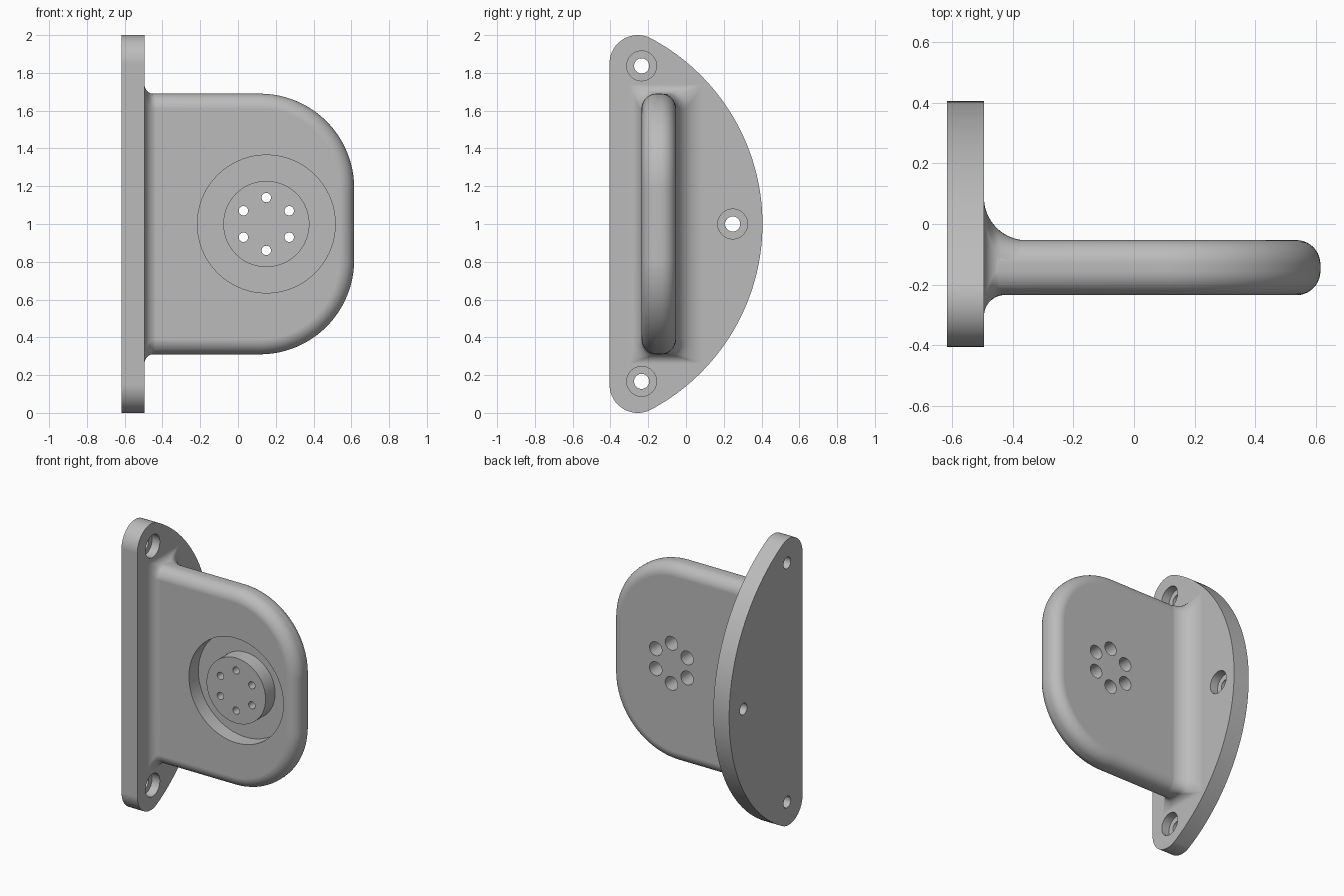
import bpy, bmesh
from math import sin, cos, pi, radians, sqrt

cube = bpy.data.objects.get("Cube")
if cube:
    bpy.data.objects.remove(cube, do_unlink=True)

grey = bpy.data.materials.new("plain grey")
grey.use_nodes = True
colour = (0.5, 0.5, 0.5, 1)
grey.diffuse_color = colour
grey.node_tree.nodes["Principled BSDF"].inputs["Base Color"].default_value = colour


def arc(cu, cv, r, start, end, n):
    """Points on a circular arc, angles in degrees."""
    angles = [radians(start + (end - start) * i / n) for i in range(n + 1)]
    return [(cu + r * cos(a), cv + r * sin(a)) for a in angles]


def loft(name, rings, closed=False):
    """Skin a list of matching rings; cap the ends unless it closes on itself."""
    bm = bmesh.new()
    loops = [[bm.verts.new(p) for p in ring] for ring in rings]
    pairs = list(zip(loops, loops[1:]))
    if closed:
        pairs.append((loops[-1], loops[0]))
    else:
        bm.faces.new(loops[0])
        bm.faces.new(loops[-1])
    for a, b in pairs:
        n = len(a)
        for i in range(n):
            j = (i + 1) % n
            bm.faces.new((a[i], a[j], b[j], b[i]))
    bmesh.ops.recalc_face_normals(bm, faces=bm.faces)
    mesh = bpy.data.meshes.new(name)
    bm.to_mesh(mesh)
    bm.free()
    mesh.materials.append(grey)
    ob = bpy.data.objects.new(name, mesh)
    bpy.context.collection.objects.link(ob)
    return ob


def along_x(points, x):
    return [(x, y, z) for y, z in points]


def along_y(points, y):
    return [(x, y, z) for x, z in points]


def circle(u, v, r, n=48):
    return arc(u, v, r, 0, 360, n)[:-1]


def combine(target, tool, operation):
    mod = target.modifiers.new(operation, "BOOLEAN")
    mod.operation = operation
    mod.solver = "EXACT"
    mod.object = tool
    bpy.context.view_layer.objects.active = target
    bpy.ops.object.modifier_apply(modifier=mod.name)
    bpy.data.objects.remove(tool, do_unlink=True)


PLATE_BACK, PLATE_FACE = -0.617, -0.495
FRONT, BACK = -0.235, -0.053      # blade faces
HALF, ROUND = 0.69, 0.08          # blade half height, edge rounding
MID = 1.0

# Mounting plate: bowed edge blending into two rounded corners
outline = (arc(-0.708, MID, 1.113, -62, 62, 64)
           + arc(-0.255, 1.85, 0.15, 62, 180, 24)[1:]
           + arc(-0.255, 0.15, 0.15, 180, 298, 24)[:-1])
bracket = loft("bracket", [along_x(outline, PLATE_BACK), along_x(outline, PLATE_FACE)])


# Blade: rounded panel with softened edges
def blade_outline(inset):
    r = 0.5 - inset
    low, high = MID - HALF + 0.5, MID + HALF - 0.5
    return ([(-0.55, low - r)] + arc(0.115, low, r, -90, 0, 32)
            + arc(0.115, high, r, 0, 90, 32) + [(-0.55, high + r)])


STEPS = 10
layers = []
for i in range(STEPS + 1):
    a = pi / 2 * i / STEPS
    layers.append((ROUND * (1 - sin(a)), ROUND * (1 - cos(a))))
rings = [along_y(blade_outline(inset), FRONT + depth) for inset, depth in layers]
rings += [along_y(blade_outline(inset), BACK - depth) for inset, depth in reversed(layers)]
blade = loft("blade", rings)


# Flare: fillets of differing radius where blade meets plate
def fillet(radius, d):
    if d >= radius:
        return -0.001
    return radius - sqrt(radius ** 2 - (radius - d) ** 2) - 0.001


def flare_section(d):
    top = fillet(0.05, d)
    y0, y1 = FRONT - fillet(0.07, d), BACK + fillet(0.142, d)
    z0, z1 = MID - HALF - top, MID + HALF + top
    r = max(0.004, ROUND * (1 - max(top, 0) / 0.05))
    return (arc(y1 - r, z1 - r, r, 0, 90, 8) + arc(y0 + r, z1 - r, r, 90, 180, 8)
            + arc(y0 + r, z0 + r, r, 180, 270, 8) + arc(y1 - r, z0 + r, r, 270, 360, 8))


N = 18
rings = [along_x(flare_section(0), PLATE_FACE - 0.03)]
for i in range(N + 1):
    d = 0.144 * (i / N) ** 2
    rings.append(along_x(flare_section(d), PLATE_FACE + d))
flare = loft("flare", rings)

combine(blade, flare, "UNION")
combine(bracket, blade, "UNION")

# Ring-shaped recess around a flush central boss
CX = 0.15
FLOOR = FRONT + 0.105
recess = [along_y(circle(CX, MID, r, 72), y) for r, y in
          ((0.365, FRONT - 0.1), (0.365, FLOOR), (0.228, FLOOR), (0.228, FRONT - 0.1))]
combine(bracket, loft("recess_cutter", recess, closed=True), "DIFFERENCE")

# Six stepped holes: narrow at the front, wide at the back
for k in range(6):
    a = radians(30 + 60 * k)
    x, z = CX + 0.14 * cos(a), MID + 0.14 * sin(a)
    step = BACK - 0.12
    hole = [along_y(circle(x, z, r, 32), y) for r, y in
            ((0.025, FRONT - 0.1), (0.025, step), (0.048, step), (0.048, BACK + 0.1))]
    combine(bracket, loft("hole_cutter", hole), "DIFFERENCE")

# Three counterbored mounting holes
for y, z in ((-0.235, 1.837), (-0.235, 0.167), (0.247, MID)):
    step = PLATE_FACE - 0.06
    hole = [along_x(circle(y, z, r), x) for r, x in
            ((0.04, PLATE_BACK - 0.1), (0.04, step), (0.079, step), (0.079, PLATE_FACE + 0.1))]
    combine(bracket, loft("screw_cutter", hole), "DIFFERENCE")

# Smooth curves, crisp edges
bpy.ops.object.select_all(action="DESELECT")
bracket.select_set(True)
bpy.context.view_layer.objects.active = bracket
bpy.ops.object.shade_smooth_by_angle(angle=radians(30))
weighted = bracket.modifiers.new("weighted normals", "WEIGHTED_NORMAL")
weighted.keep_sharp = True
